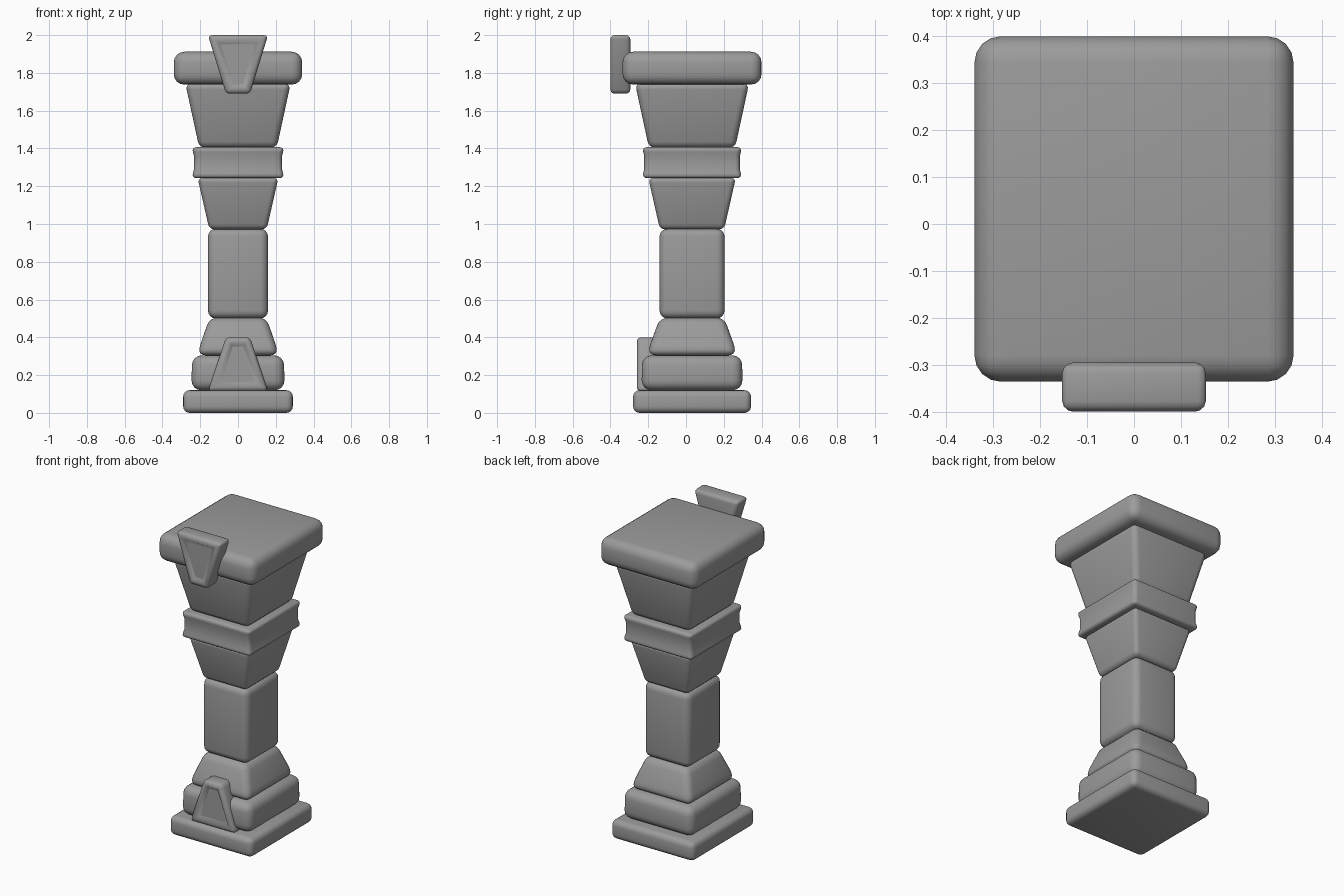
import bpy, bmesh, math
from mathutils import Vector

if "Cube" in bpy.data.objects:
    bpy.data.objects.remove(bpy.data.objects["Cube"])

CY = 0.032  # the stacked blocks are centred slightly behind the origin

# Dark grey stone
stone = bpy.data.materials.new("dark_stone")
stone.diffuse_color = (0.33, 0.33, 0.33, 1)
stone.use_nodes = True
stone.node_tree.nodes["Principled BSDF"].inputs["Base Color"].default_value = stone.diffuse_color


def finish(bm, name):
    bmesh.ops.recalc_face_normals(bm, faces=bm.faces)
    mesh = bpy.data.meshes.new(name)
    bm.to_mesh(mesh)
    bm.free()
    for p in mesh.polygons:
        p.use_smooth = True
    mesh.materials.append(stone)
    ob = bpy.data.objects.new(name, mesh)
    bpy.context.collection.objects.link(ob)
    return ob


def soften(bm, radius, segments=4):
    """Round every edge sharper than 30 degrees."""
    bm.normal_update()
    edges = [e for e in bm.edges if e.calc_face_angle(0) > math.radians(30)]
    bmesh.ops.bevel(bm, geom=edges, offset=radius, offset_type='OFFSET',
                    segments=segments, profile=0.5, affect='EDGES', clamp_overlap=True)


def block(name, levels, radius):
    """Stack rectangular rings (half width, half depth, z) into a rounded block."""
    bm = bmesh.new()
    rings = [[bm.verts.new((sx * hx, CY + sy * hy, z))
              for sx, sy in ((-1, -1), (1, -1), (1, 1), (-1, 1))]
             for hx, hy, z in levels]
    bm.faces.new(rings[0][::-1])
    bm.faces.new(rings[-1])
    for a, b in zip(rings, rings[1:]):
        for i in range(4):
            j = (i + 1) % 4
            bm.faces.new((a[i], a[j], b[j], b[i]))
    bmesh.ops.recalc_face_normals(bm, faces=bm.faces)
    soften(bm, radius)
    return finish(bm, name)


def keystone(name, z0, hw0, z1, hw1, y0, y1):
    """Tapered wedge with a shallow recessed panel on the front."""
    bm = bmesh.new()
    outline = ((-hw0, z0), (hw0, z0), (hw1, z1), (-hw1, z1))
    front = [bm.verts.new((x, y0, z)) for x, z in outline]
    back = [bm.verts.new((x, y1, z)) for x, z in outline]
    bm.faces.new(front)
    bm.faces.new(back[::-1])
    for i in range(4):
        j = (i + 1) % 4
        bm.faces.new((front[j], front[i], back[i], back[j]))
    bmesh.ops.recalc_face_normals(bm, faces=bm.faces)
    soften(bm, 0.022, 3)
    bm.normal_update()
    panel = max((f for f in bm.faces if f.normal.dot(Vector((0, -1, 0))) > 0.99),
                key=lambda f: f.calc_area())
    for thickness, depth in ((0.010, 0), (0.014, -0.014), (0.006, 0)):
        bmesh.ops.inset_region(bm, faces=[panel], thickness=thickness,
                               depth=depth, use_even_offset=True)
    return finish(bm, name)


# Base
block("base_plinth", [(0.29, 0.312, 0), (0.29, 0.312, 0.12)], 0.034)
block("base_block", [(0.247, 0.267, 0.12), (0.243, 0.265, 0.305)], 0.052)
block("base_taper", [(0.215, 0.236, 0.305), (0.197, 0.219, 0.37),
                     (0.15, 0.17, 0.505)], 0.042)

# Shaft
block("shaft", [(0.159, 0.172, 0.5), (0.159, 0.172, 0.975)], 0.042)
block("shaft_flare", [(0.152, 0.17, 0.972), (0.214, 0.232, 1.245)], 0.026)

# Concave band
block("band", [(0.246, 0.265, 1.243), (0.233, 0.253, 1.29),
               (0.233, 0.253, 1.36), (0.246, 0.265, 1.407)], 0.026)

# Capital and top slab
block("capital", [(0.205, 0.228, 1.403), (0.279, 0.302, 1.745)], 0.034)
block("top_slab", [(0.34, 0.368, 1.738), (0.34, 0.368, 1.912)], 0.056)

# Front ornaments
keystone("top_keystone", 1.69, 0.064, 2.0, 0.159, -0.40, -0.295)
keystone("bottom_keystone", 0.115, 0.159, 0.40, 0.064, -0.26, -0.155)
